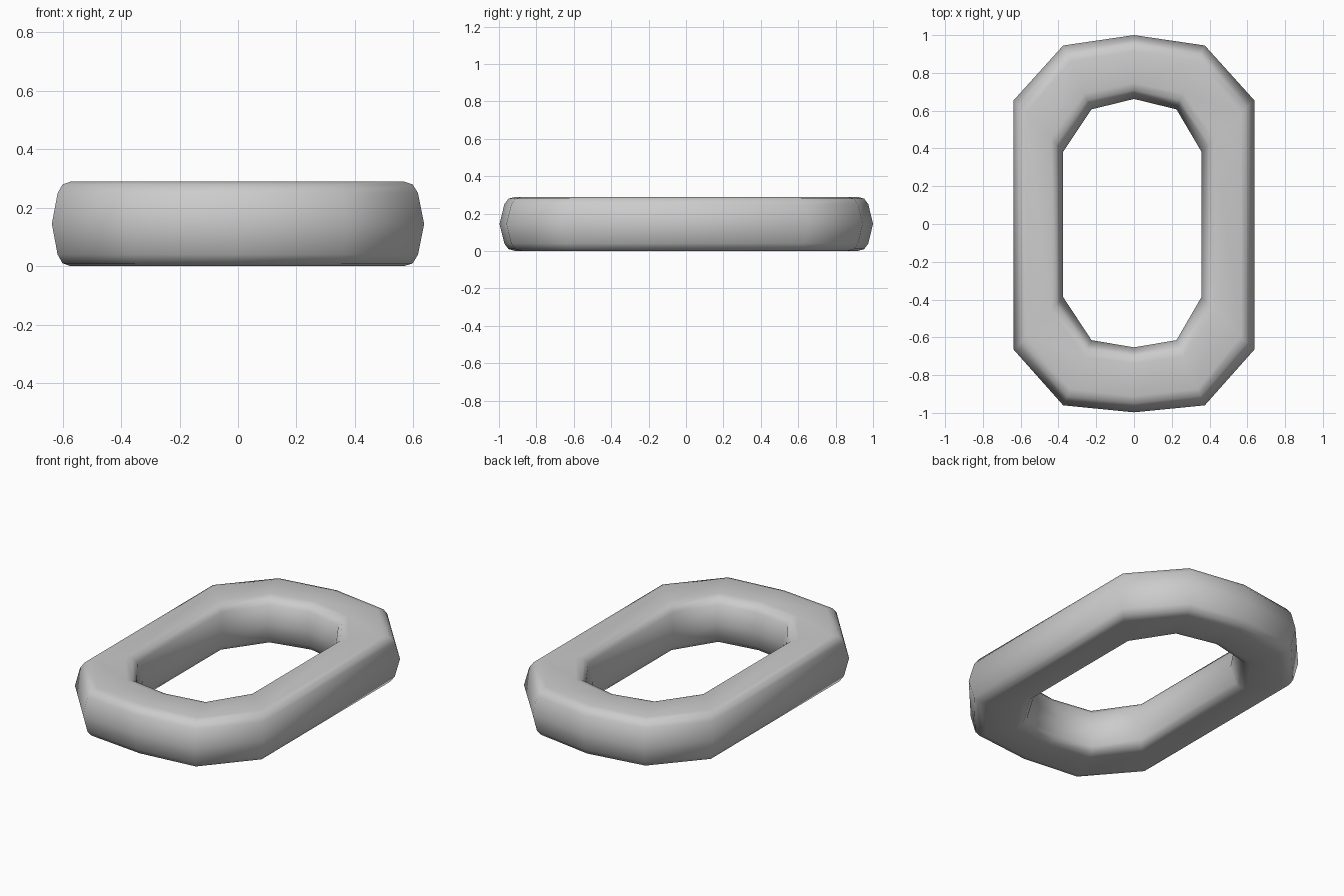
import bpy, bmesh
from mathutils import Vector

if "Cube" in bpy.data.objects:
    bpy.data.objects.remove(bpy.data.objects["Cube"])

# Matching outer and inner outline corners, counter-clockwise from the right side
outer = [(0.637, -0.665), (0.637, 0.655), (0.375, 0.945), (0, 1.0), (-0.375, 0.945),
         (-0.637, 0.655), (-0.637, -0.665), (-0.375, -0.96), (0, -0.997), (0.375, -0.96)]
inner = [(0.357, -0.387), (0.357, 0.383), (0.225, 0.607), (0, 0.662), (-0.225, 0.607),
         (-0.375, 0.383), (-0.375, -0.387), (-0.225, -0.615), (0, -0.653), (0.225, -0.615)]

# Rounded cross-section: (fraction from outer to inner edge, height)
H = 0.29
quarter = [(0.0, H / 2), (0.075, 0.25), (0.14, 0.28), (0.25, H)]
top = quarter + [(1 - t, z) for t, z in reversed(quarter)]
section = top + [(t, H - z) for t, z in reversed(top[1:-1])]

# Sweep the section round the link
bm = bmesh.new()
rings = []
for o, i in zip(outer, inner):
    o, i = Vector(o), Vector(i)
    rings.append([bm.verts.new((*o.lerp(i, t), z)) for t, z in section])
n, m = len(rings), len(section)
for a in range(n):
    r, s = rings[a], rings[(a + 1) % n]
    for k in range(m):
        j = (k + 1) % m
        bm.faces.new((r[k], s[k], s[j], r[j])).smooth = True
bmesh.ops.recalc_face_normals(bm, faces=bm.faces)

mesh = bpy.data.meshes.new("chain_link")
bm.to_mesh(mesh)
bm.free()
bpy.context.collection.objects.link(bpy.data.objects.new("chain_link", mesh))
